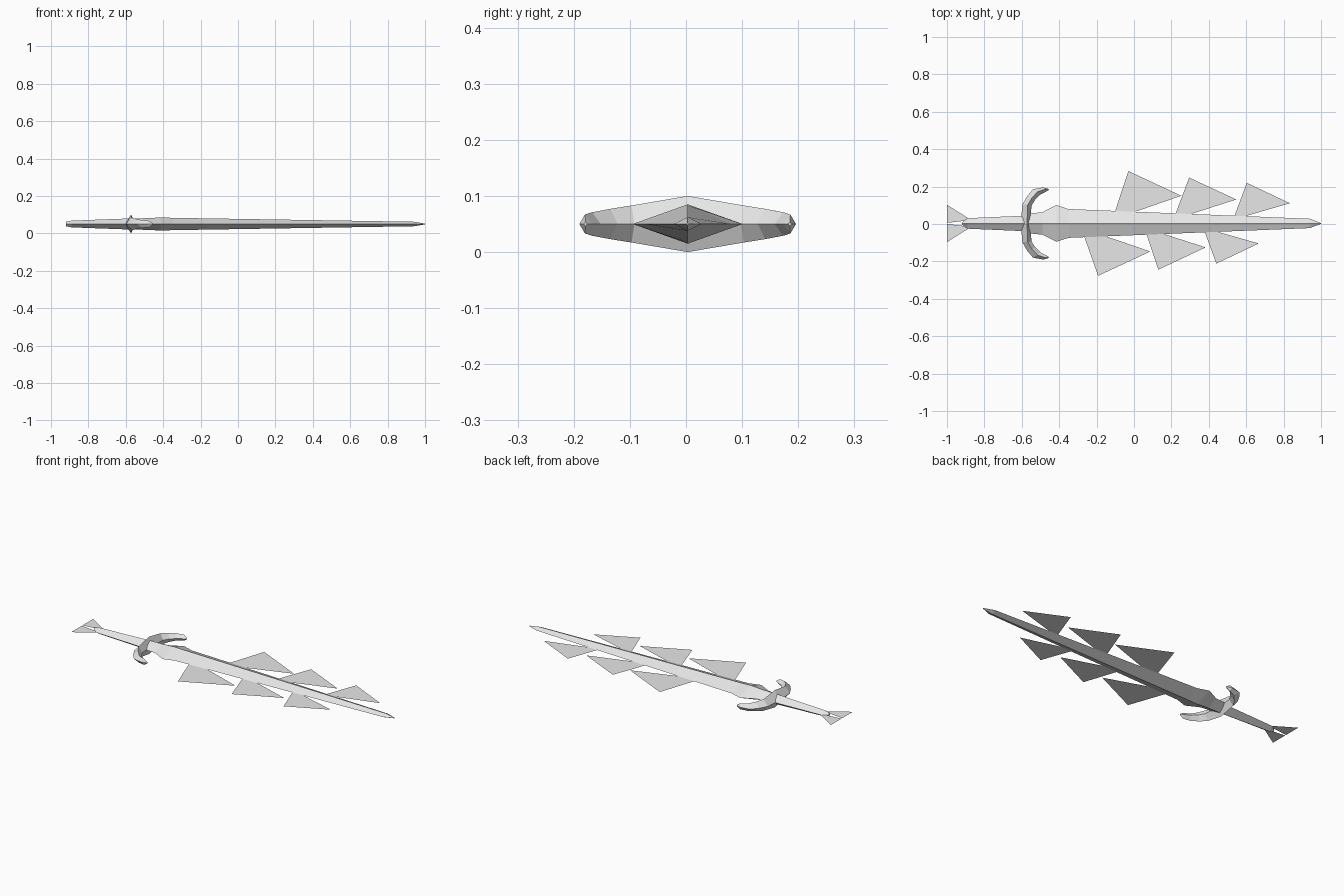
import bpy
import bmesh

if "Cube" in bpy.data.objects:
    bpy.data.objects.remove(bpy.data.objects["Cube"])

AXIS_Y, AXIS_Z = 0.003, 0.05

steel = bpy.data.materials.new("light grey")
steel.use_nodes = True
steel.diffuse_color = (0.8, 0.8, 0.8, 1)
steel.node_tree.nodes["Principled BSDF"].inputs["Base Color"].default_value = (0.8, 0.8, 0.8, 1)


def finish(name, bm, solid=True):
    if solid:
        bmesh.ops.recalc_face_normals(bm, faces=bm.faces)
    mesh = bpy.data.meshes.new(name)
    bm.to_mesh(mesh)
    bm.free()
    mesh.materials.append(steel)
    obj = bpy.data.objects.new(name, mesh)
    obj.location = (0, AXIS_Y, AXIS_Z)
    bpy.context.collection.objects.link(obj)


def loft(name, sections):
    """Skin a row of four-point rings and cap both ends."""
    bm = bmesh.new()
    rings = [[bm.verts.new(p) for p in ring] for ring in sections]
    for a, b in zip(rings, rings[1:]):
        for i in range(4):
            j = (i + 1) % 4
            bm.faces.new((a[i], a[j], b[j], b[i]))
    bm.faces.new(rings[0])
    bm.faces.new(rings[-1])
    finish(name, bm)


def diamond(x, w, h):
    return [(x, w, 0), (x, 0, h), (x, -w, 0), (x, 0, -h)]


def plate(name, corners):
    bm = bmesh.new()
    face = bm.faces.new([bm.verts.new((x, y, 0)) for x, y in corners])
    face.normal_update()
    if face.normal.z < 0:
        face.normal_flip()
    finish(name, bm, solid=False)


# Blade and grip: diamond sections as (x, half width, half height)
blade = [(-0.57, 0.052, 0.03), (-0.49, 0.06, 0.031), (-0.415, 0.098, 0.035),
         (-0.35, 0.077, 0.033), (0.94, 0.025, 0.012), (1.0, 0.002, 0.002)]
grip = [(-0.92, 0.005, 0.012), (-0.89, 0.028, 0.018), (-0.57, 0.042, 0.03)]
loft("blade", [diamond(*s) for s in blade])
loft("grip", [diamond(*s) for s in grip])

# Curved guard: outer edge, ridge and inner edge in plan, then ridge height
arm = [((-0.605, 0), (-0.572, 0), (-0.555, 0), 0.05),
       ((-0.597, 0.1), (-0.568, 0.1), (-0.548, 0.095), 0.033),
       ((-0.572, 0.145), (-0.545, 0.138), (-0.53, 0.125), 0.027),
       ((-0.54, 0.183), (-0.515, 0.17), (-0.5, 0.155), 0.021),
       ((-0.485, 0.193), (-0.475, 0.183), (-0.47, 0.17), 0.017),
       ((-0.457, 0.185), (-0.456, 0.182), (-0.455, 0.179), 0.004)]


def guard_ring(section, side):
    (ox, oy), (rx, ry), (ix, iy), h = section
    return [(ox, side * oy, 0), (rx, side * ry, h), (ix, side * iy, 0), (rx, side * ry, -h)]


loft("guard", [guard_ring(s, -1) for s in reversed(arm)] + [guard_ring(s, 1) for s in arm[1:]])

# Flat triangular barbs: root, outer corner and forward corner
barbs = {
    "left": [((-0.116, 0.02), (-0.03, 0.28), (0.253, 0.148)),
             ((0.21, 0.02), (0.295, 0.245), (0.547, 0.128)),
             ((0.53, 0.02), (0.603, 0.217), (0.833, 0.108))],
    "right": [((-0.283, -0.023), (-0.192, -0.28), (0.087, -0.15)),
              ((0.055, -0.023), (0.13, -0.247), (0.383, -0.128)),
              ((0.37, -0.023), (0.44, -0.215), (0.667, -0.107))],
}
for side, row in barbs.items():
    for i, corners in enumerate(row):
        plate(f"barb_{side}_{i + 1}", corners)

# Forked tail fins behind the grip
for side, s in (("left", 1), ("right", -1)):
    plate(f"tail_fin_{side}", [(-1, s * 0.1), (-1, s * 0.003), (-0.87, s * 0.018)])
